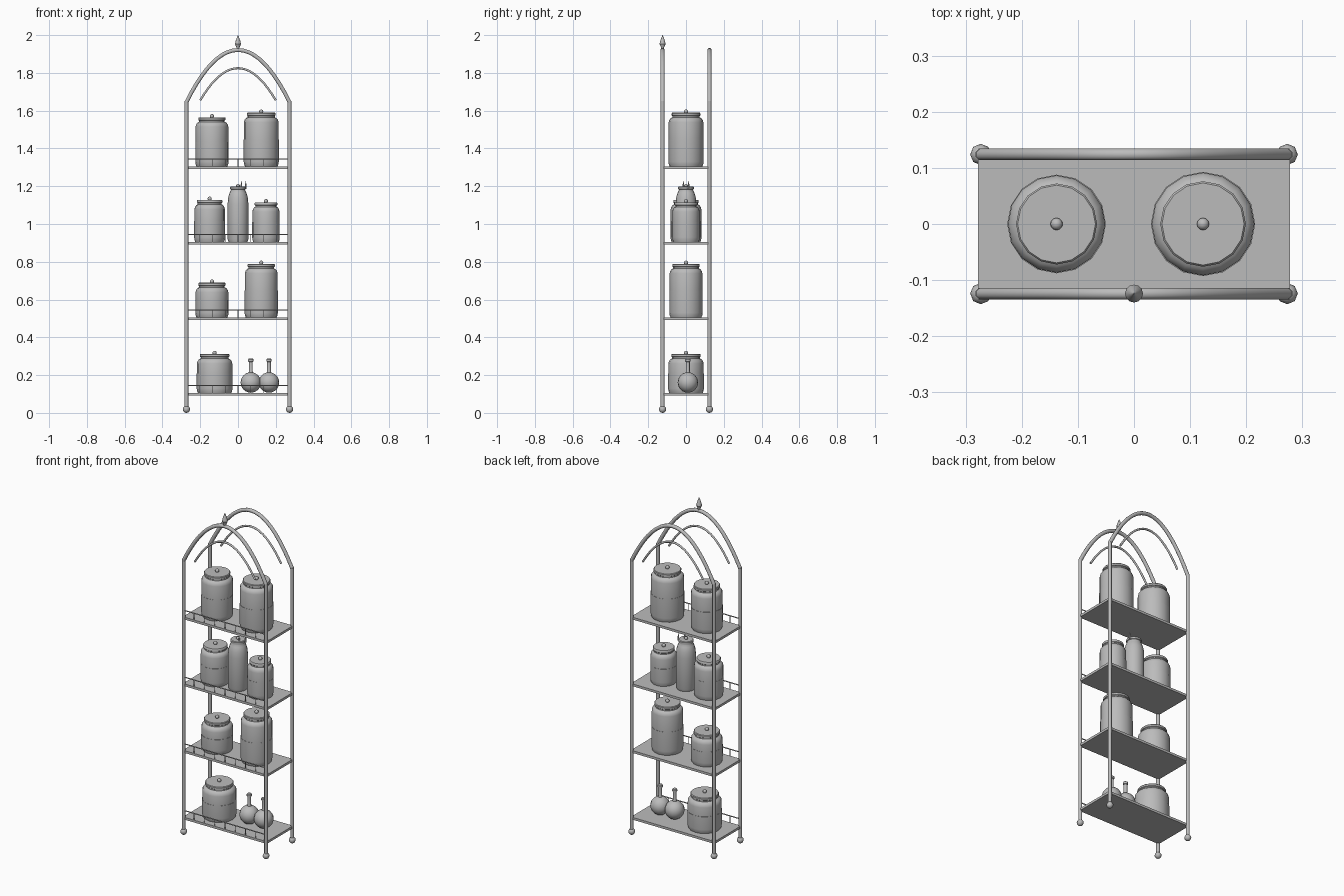
import bpy, bmesh, math
from mathutils import Vector

if "Cube" in bpy.data.objects:
    bpy.data.objects.remove(bpy.data.objects["Cube"])

metal = bpy.data.materials.new("plain grey")
metal.diffuse_color = (0.5, 0.5, 0.5, 1)
metal.use_nodes = True
metal.node_tree.nodes["Principled BSDF"].inputs["Base Color"].default_value = metal.diffuse_color


def finish(bm, name, angle=35):
    bmesh.ops.recalc_face_normals(bm, faces=bm.faces)
    me = bpy.data.meshes.new(name)
    bm.to_mesh(me)
    bm.free()
    me.materials.append(metal)
    me.shade_smooth()
    me.set_sharp_from_angle(angle=math.radians(angle))
    ob = bpy.data.objects.new(name, me)
    bpy.context.collection.objects.link(ob)
    return ob


def skin(bm, rings):
    """Bridge consecutive vertex rings and cap both ends."""
    n = len(rings[0])
    for a, b in zip(rings, rings[1:]):
        for i in range(n):
            j = (i + 1) % n
            bm.faces.new((a[i], a[j], b[j], b[i]))
    bm.faces.new(rings[0][::-1])
    bm.faces.new(rings[-1])


def tube(name, path, y, r, n=8):
    """Round bar along an (x, z) path in the plane at depth y."""
    bm = bmesh.new()
    pts = [Vector((x, y, z)) for x, z in path]
    yax = Vector((0, 1, 0))
    rings = []
    for i, p in enumerate(pts):
        t = (pts[min(i + 1, len(pts) - 1)] - pts[max(i - 1, 0)]).normalized()
        side = t.cross(yax)
        rings.append([bm.verts.new(p + r * (side * math.cos(a) + yax * math.sin(a)))
                      for a in (math.tau * (k + 0.5) / n for k in range(n))])
    skin(bm, rings)
    return finish(bm, name, 50)


def lathe(name, profile, loc, n=16):
    """Turn a (radius, height) profile around the vertical axis."""
    bm = bmesh.new()
    x, y, z = loc
    rings = [[bm.verts.new((x + r * math.cos(math.tau * k / n),
                            y + r * math.sin(math.tau * k / n), z + h))
              for k in range(n)] for r, h in profile]
    skin(bm, rings)
    return finish(bm, name)


def ball(name, loc, r, u=12, v=8):
    bm = bmesh.new()
    bmesh.ops.create_uvsphere(bm, u_segments=u, v_segments=v, radius=r)
    bmesh.ops.translate(bm, verts=bm.verts, vec=loc)
    return finish(bm, name, 60)


def parabola(half, base, top, n):
    xs = [-half + 2 * half * i / n for i in range(n + 1)]
    return [(x, top - (top - base) * (x / half) ** 2) for x in xs]


def jar(name, x, z, r, h):
    """Crock with a stepped lower body, rounded shoulder, lid and knob; h is the lid top."""
    lid = r * 0.82
    body = [(r * 0.93, 0), (r * 0.98, 0.012), (r, 0.025), (r, h * 0.5),
            (r * 0.985, h * 0.5), (r * 0.985, h - 0.05), (r * 0.95, h - 0.038),
            (r * 0.86, h - 0.028), (r * 0.77, h - 0.024), (r * 0.77, h - 0.016)]
    lathe(name + "_body", body, (x, 0, z))
    lathe(name + "_lid", [(lid * 0.95, h - 0.017), (lid, h - 0.014),
                          (lid, h - 0.004), (lid * 0.96, h)], (x, 0, z))
    ball(name + "_knob", (x, 0, z + h + 0.006), 0.011)


# Four legs with ball feet, front and back arches
PX, PY = 0.273, 0.124
for y, end in ((-PY, "front"), (PY, "back")):
    for x, side in ((-PX, "left"), (PX, "right")):
        tube(f"{end}_{side}_post", [(x, 0.02), (x, 1.652)], y, 0.0105)
        ball(f"{end}_{side}_foot", (x, y, 0.019), 0.019, 8, 8)
    tube(f"{end}_outer_arch", parabola(PX, 1.645, 1.921, 20), y, 0.011)
    tube(f"{end}_inner_arch", parabola(0.2, 1.655, 1.825, 20), y, 0.006)

# Pointed finial on the front arch
lathe("finial", [(0.007, 0), (0.009, 0.012), (0.016, 0.028), (0.012, 0.045),
                 (0.006, 0.062), (0.001, 0.075)], (0, -PY, 1.925), 12)

# Shelves with a low front rail
SHELVES = (0.105, 0.505, 0.905, 1.305)
for i, z in enumerate(SHELVES):
    bm = bmesh.new()
    bmesh.ops.create_cube(bm, size=1)
    bmesh.ops.scale(bm, vec=(0.556, 0.25, 0.014), verts=bm.verts)
    bmesh.ops.translate(bm, vec=(0, 0, z - 0.007), verts=bm.verts)
    finish(bm, f"shelf_{i}")
    tube(f"shelf_rail_{i}", [(-PX, z + 0.04), (PX, z + 0.04)], -PY, 0.003, 6)
    for k in range(-3, 4):
        x = k * PX / 4
        tube(f"rail_spindle_{i}_{k + 3}", [(x, z - 0.004), (x, z + 0.04)], -PY, 0.002, 6)

# Lidded jars: x, shelf, radius, height to lid top
JARS = ((-0.124, 0, 0.095, 0.207),
        (-0.138, 1, 0.088, 0.184), (0.123, 1, 0.088, 0.284),
        (-0.15, 2, 0.082, 0.223), (0.148, 2, 0.073, 0.21),
        (-0.138, 3, 0.088, 0.26), (0.123, 3, 0.093, 0.284))
for i, (x, s, r, h) in enumerate(JARS):
    jar(f"jar_{i}", x, SHELVES[s], r, h)

# Tall bottle with a small pronged stopper
zb = SHELVES[2]
lathe("tall_bottle", [(0.05, 0), (0.055, 0.015), (0.055, 0.2), (0.052, 0.235),
                      (0.044, 0.262), (0.038, 0.272), (0.038, 0.278),
                      (0.042, 0.28), (0.042, 0.29), (0.039, 0.294)], (0, 0, zb))
ball("bottle_knob", (0, 0, zb + 0.298), 0.01)
for k, (x, y) in enumerate(((0.022, -0.014), (0.045, 0.014))):
    lathe(f"stopper_prong_{k}", [(0.005, 0), (0.004, 0.02), (0.001, 0.042)],
          (x - 0.004, y, zb + 0.28), 8)

# Round flasks with thin necks
for k, x in enumerate((0.068, 0.164)):
    ball(f"flask_bulb_{k}", (x, 0.01, SHELVES[0] + 0.056), 0.054, 16, 12)
    lathe(f"flask_neck_{k}", [(0.014, 0.1), (0.01, 0.115), (0.01, 0.165), (0.014, 0.167),
                              (0.014, 0.178), (0.011, 0.182)], (x, 0.01, SHELVES[0]), 12)
